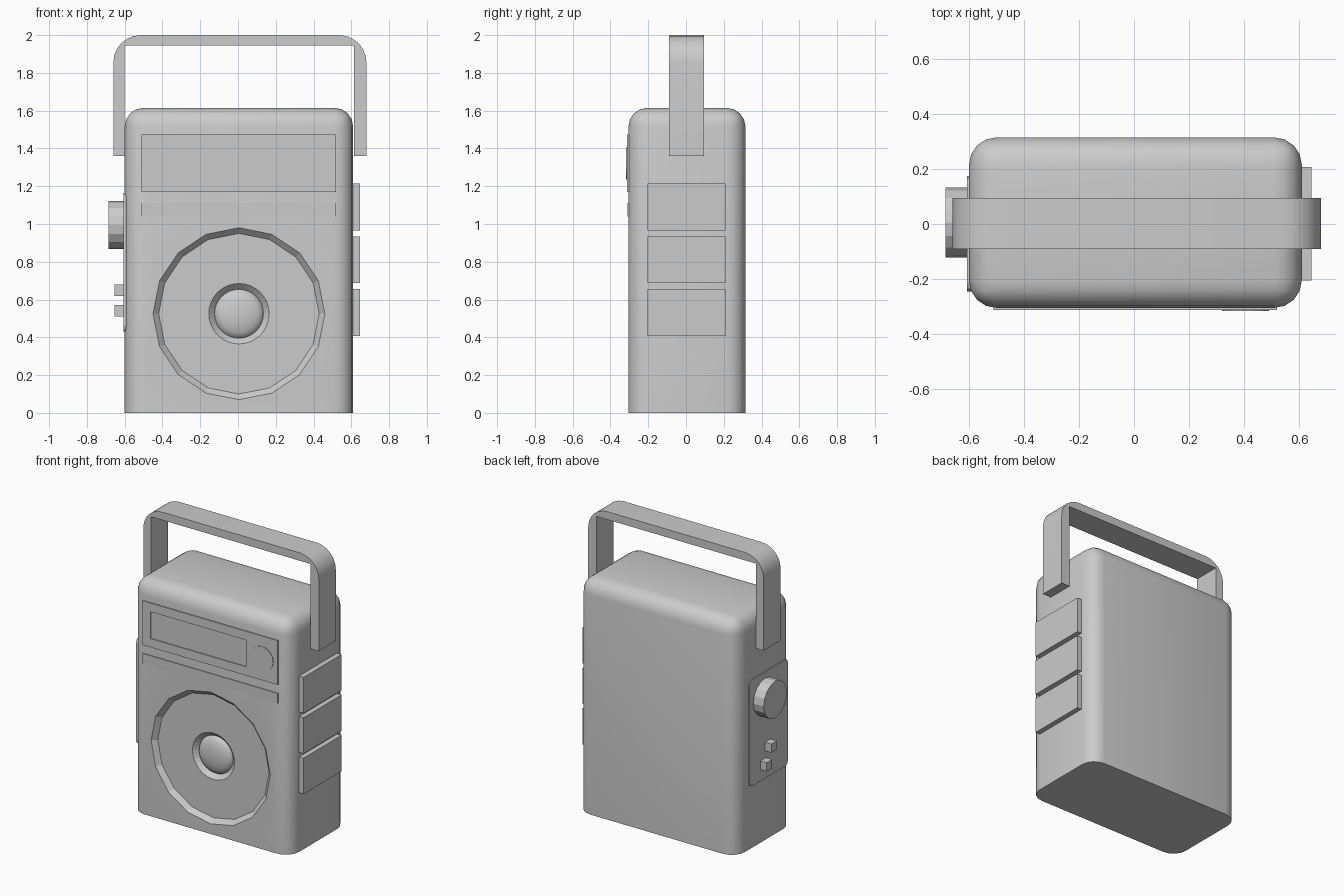
import bpy, bmesh, math

if "Cube" in bpy.data.objects:
    bpy.data.objects.remove(bpy.data.objects["Cube"])

FRONT = -0.305


def finish(name, bm, smooth=None):
    bmesh.ops.recalc_face_normals(bm, faces=bm.faces[:])
    me = bpy.data.meshes.new(name)
    bm.to_mesh(me)
    bm.free()
    ob = bpy.data.objects.new(name, me)
    bpy.context.collection.objects.link(ob)
    if smooth:
        bpy.ops.object.select_all(action='DESELECT')
        ob.select_set(True)
        bpy.context.view_layer.objects.active = ob
        bpy.ops.object.shade_smooth_by_angle(angle=math.radians(smooth))
    return ob


def box_bm(x, y, z):
    bm = bmesh.new()
    bmesh.ops.create_cube(bm, size=1)
    for v in bm.verts:
        for i, (a, b) in enumerate((x, y, z)):
            v.co[i] = a if v.co[i] < 0 else b
    return bm


def box(name, x, y, z):
    return finish(name, box_bm(x, y, z))


def lathe(name, profile, cx, cz, n, smooth=None):
    """Closed solid around a y axis; profile is (radius, y) rings, capped at both ends."""
    bm = bmesh.new()
    rings = [[bm.verts.new((cx + r * math.sin(2 * math.pi * k / n), y,
                            cz + r * math.cos(2 * math.pi * k / n)))
              for k in range(n)] for r, y in profile]
    for a, b in zip(rings, rings[1:]):
        for k in range(n):
            j = (k + 1) % n
            bm.faces.new((a[k], a[j], b[j], b[k]))
    bm.faces.new(rings[0])
    bm.faces.new(rings[-1])
    return finish(name, bm, smooth)


def cut(target, cutter):
    cutter.hide_render = True
    cutter.hide_viewport = False
    mod = target.modifiers.new("cut", 'BOOLEAN')
    mod.operation = 'DIFFERENCE'
    mod.solver = 'EXACT'
    mod.object = cutter
    bpy.context.view_layer.objects.active = target
    bpy.ops.object.modifier_apply(modifier=mod.name)
    bpy.data.objects.remove(cutter)


# Case: rounded everywhere except around the base
bm = box_bm((-0.6, 0.61), (FRONT, 0.315), (0, 1.615))
edges = [e for e in bm.edges if max(v.co.z for v in e.verts) > 0.1]
bmesh.ops.bevel(bm, geom=edges, offset=0.1, segments=4, profile=0.5, affect='EDGES')
case = finish("case", bm, 35)

# Speaker dish and centre well, cut into the front
cut(case, lathe("dish_cutter", [(0.485, FRONT - 0.03), (0.425, FRONT + 0.03)], 0.005, 0.525, 16))
cut(case, lathe("well_cutter", [(0.18, FRONT + 0.01), (0.13, FRONT + 0.06)], 0.005, 0.525, 32))
dome = [(0.13 * math.cos(t), FRONT + 0.062 - 0.04 * math.sin(t))
        for t in [math.radians(a) for a in (0, 20, 40, 60, 75, 87)]]
lathe("speaker_dome", dome, 0.005, 0.525, 32, 40)

# Front panel with inset display window, dial and trim strip
panel = box("tuning_panel", (-0.51, 0.52), (-0.313, FRONT + 0.01), (1.17, 1.475))
cut(panel, box("window_cutter", (-0.45, 0.28), (-0.34, -0.306), (1.23, 1.415)))
lathe("tuning_dial", [(0.085, -0.317), (0.085, FRONT)], 0.405, 1.32, 16)
box("trim_strip", (-0.51, 0.52), (-0.311, FRONT + 0.01), (1.04, 1.11))

# Right side keys
for i in range(3):
    z = 0.408 + i * 0.279
    box(f"side_key_{i + 1}", (0.6, 0.645), (-0.205, 0.208), (z, z + 0.248))

# Left side plate with clipped corners
bm = box_bm((-0.607, -0.59), (-0.245, 0.175), (0.43, 1.165))
edges = [e for e in bm.edges if abs(e.verts[0].co.x - e.verts[1].co.x) > 0.01]
bmesh.ops.bevel(bm, geom=edges, offset=0.03, segments=2, profile=0.5, affect='EDGES')
finish("control_plate", bm)

# Volume knob, turned so that its axis runs along x
knob = lathe("volume_knob", [(0.127, -0.04), (0.127, 0.045)], 0, 0, 16)
knob.rotation_euler = (0, 0, math.radians(90))
knob.location = (-0.64, 0.005, 0.995)

# Small push buttons
for i, (y, z) in enumerate(((-0.055, 0.62), (-0.005, 0.51))):
    box(f"push_button_{i + 1}", (-0.655, -0.6), (y, y + 0.06), (z, z + 0.06))

# Carry handle: round outside corners, square inside
x0, x1, r = -0.66, 0.68, 0.145
pts = [(x0, 1.36)]
for cx, start in ((x0 + r, 180), (x1 - r, 90)):
    for k in range(7):
        a = math.radians(start - 15 * k)
        pts.append((cx + r * math.cos(a), 2 - r + r * math.sin(a)))
pts += [(x1, 1.36), (0.615, 1.36), (0.615, 1.945), (-0.6, 1.945), (-0.6, 1.36)]
bm = bmesh.new()
face = bm.faces.new([bm.verts.new((x, -0.09, z)) for x, z in pts])
ext = bmesh.ops.extrude_face_region(bm, geom=[face])
bmesh.ops.translate(bm, vec=(0, 0.185, 0),
                    verts=[g for g in ext['geom'] if isinstance(g, bmesh.types.BMVert)])
finish("carry_handle", bm, 30)
